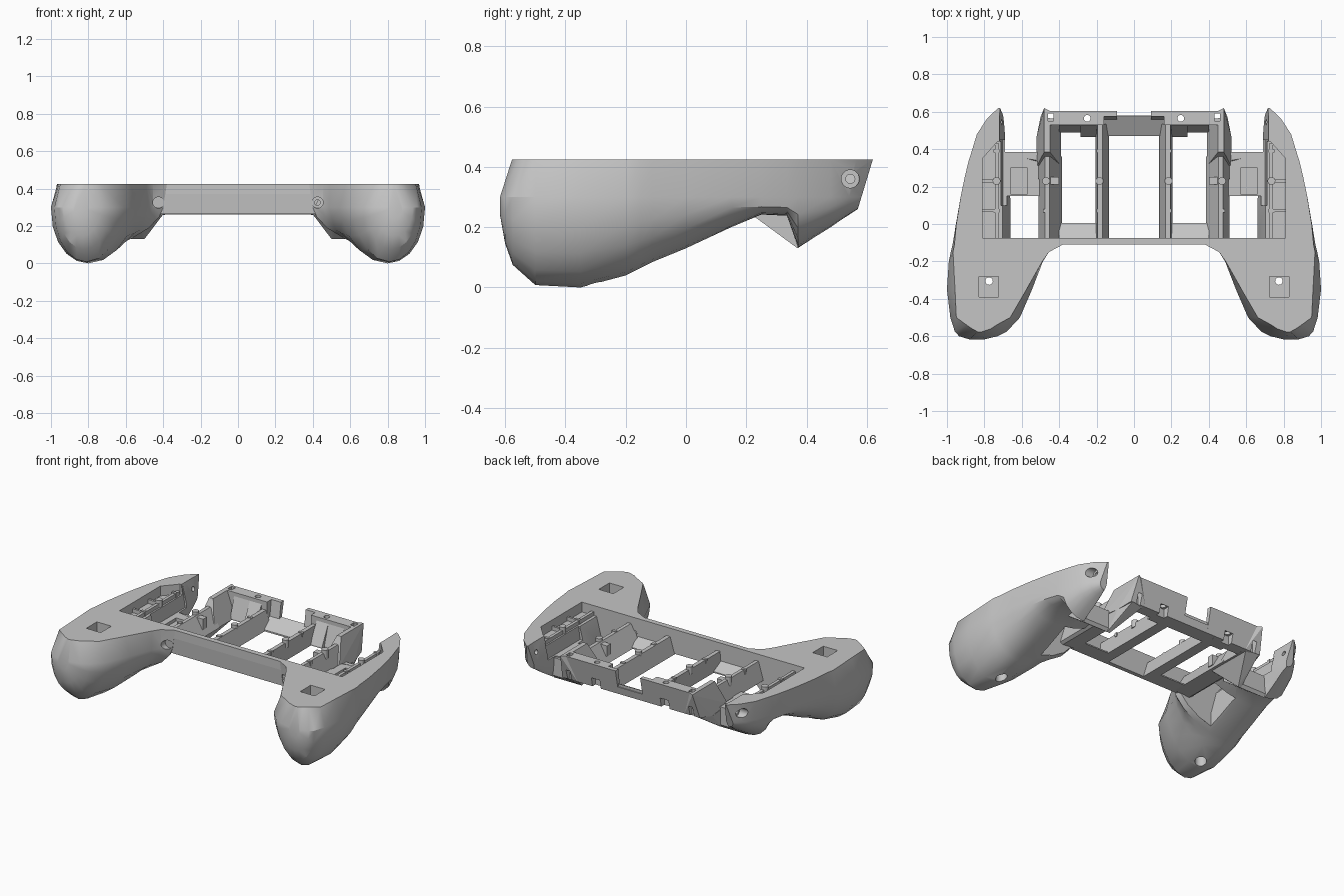
import bpy, bmesh, math
from mathutils import Matrix, Vector

if "Cube" in bpy.data.objects:
    bpy.data.objects.remove(bpy.data.objects["Cube"])

TOP = 0.425
grey = bpy.data.materials.new("shell_grey")
grey.diffuse_color = (0.56, 0.56, 0.56, 1)
grey.use_nodes = True
grey.node_tree.nodes["Principled BSDF"].inputs["Base Color"].default_value = grey.diffuse_color


def add(name, bm):
    bmesh.ops.recalc_face_normals(bm, faces=bm.faces)
    me = bpy.data.meshes.new(name)
    bm.to_mesh(me)
    bm.free()
    ob = bpy.data.objects.new(name, me)
    me.materials.append(grey)
    bpy.context.collection.objects.link(ob)
    return ob


def hull(name, pts):
    bm = bmesh.new()
    for p in pts:
        bm.verts.new(p)
    r = bmesh.ops.convex_hull(bm, input=bm.verts[:])
    loose = {g for g in r["geom_interior"] + r["geom_unused"] if isinstance(g, bmesh.types.BMVert)}
    bmesh.ops.delete(bm, geom=list(loose), context='VERTS')
    bmesh.ops.dissolve_limit(bm, angle_limit=0.01, verts=bm.verts[:], edges=bm.edges[:])
    return add(name, bm)


def box(name, x0, x1, y0, y1, z0, z1):
    return hull(name, [(x, y, z) for x in (x0, x1) for y in (y0, y1) for z in (z0, z1)])


def prism_x(name, x0, x1, yz):
    return hull(name, [(x, y, z) for x in (x0, x1) for y, z in yz])


def prism_y(name, y0, y1, xz):
    return hull(name, [(x, y, z) for y in (y0, y1) for x, z in xz])


def prism_z(name, z0, z1, xy):
    return hull(name, [(x, y, z) for z in (z0, z1) for x, y in xy])


def rod(name, a, b, r, n=20):
    a, b = Vector(a), Vector(b)
    bm = bmesh.new()
    m = Matrix.Translation((a + b) / 2) @ (b - a).to_track_quat('Z', 'Y').to_matrix().to_4x4()
    bmesh.ops.create_cone(bm, cap_ends=True, segments=n, radius1=r, radius2=r,
                          depth=(b - a).length, matrix=m)
    return add(name, bm)


def finish(ob, cuts=(), mirror=True, smooth=False):
    for c in cuts:
        m = ob.modifiers.new("cut", 'BOOLEAN')
        m.operation, m.solver, m.object = 'DIFFERENCE', 'EXACT', c
    if mirror:
        ob.modifiers.new("mirror", 'MIRROR').use_mirror_merge = False
    bpy.context.view_layer.update()
    dg = bpy.context.evaluated_depsgraph_get()
    ob.data = bpy.data.meshes.new_from_object(ob.evaluated_get(dg))
    ob.modifiers.clear()
    if smooth:
        bpy.ops.object.select_all(action='DESELECT')
        ob.select_set(True)
        bpy.context.view_layer.objects.active = ob
        bpy.ops.object.shade_smooth_by_angle(angle=math.radians(30))


# Grip and wing sections: y, top y, inner x, outer x, top inner x, top outer x, lowest x, lowest z
sections = [
    (-.617, -.577, .80, .88, .815, .835, .84, .24),
    (-.60, -.56, .73, .935, .765, .865, .83, .145),
    (-.575, -.54, .68, .958, .735, .895, .82, .075),
    (-.50, -.50, .61, .982, .662, .95, .81, .008),
    (-.35, -.35, .545, 1.0, .575, .957, .80, .0),
    (-.20, -.20, .487, .99, .49, .965, .80, .04),
    (-.15, -.15, .455, .98, .455, .968, .80, .065),
    (-.11, -.11, .40, .97, .38, .96, .80, .085),
    (.0, .0, .43, .952, .43, .95, .79, .13),
    (.15, .15, .46, .926, .46, .926, .78, .20),
    (.25, .25, .47, .905, .47, .905, .77, .242),
    (.335, .335, .48, .882, .48, .885, .75, .238),
    (.372, .372, .688, .868, .72, .873, .705, .133),
    (.48, .48, .69, .828, .72, .84, .705, .20),
    (.53, .565, .695, .79, .72, .785, .705, .235),
    (.57, .62, .70, .748, .716, .726, .71, .26)]
bm = bmesh.new()
rings = []
for y, yt, xi, xo, ti, to, xb, zb in sections:
    zw = .30
    fullness = .5 if .2 < y < .36 else .9
    pts = [(ti, yt, TOP)]
    for k in range(11):
        a = math.pi * k / 10
        c, s = math.cos(a), max(math.sin(a), 0)
        x = xb - c * (xb - xi) if c > 0 else xb - c * (xo - xb)
        z = zw - (zw - zb) * s ** (1.25 if c > 0 else fullness)
        slant = (yt - y) * (z - zb) / (TOP - zb) if y > .5 else 0
        pts.append((x, y + slant, z))
    pts.append((to, yt, TOP))
    rings.append([bm.verts.new(p) for p in pts])
for a, b in zip(rings, rings[1:]):
    for i in range(len(a)):
        j = (i + 1) % len(a)
        bm.faces.new((a[i], a[j], b[j], b[i]))
bm.faces.new(rings[0])
bm.faces.new(rings[-1])
grip = add("grip_shell", bm)

# Cutters
ledge = prism_z("ledge_cutter", .36, .6, [(.37, -.075), (.81, -.075), (.81, .35), (.73, .44), (.37, .44)])
well = box("well_cutter", .37, .66, -.075, .15, -.1, .6)
slope = prism_y("slope_cutter", -.075, .15, [(.5, .6), (.5, .2), (.66, .2), (.72, TOP), (.72, .6)])
tray = prism_y("tray_cutter", .10, .45, [(.37, .275), (.37, .6), (.70, .275), (.72, TOP), (.72, .6)])
recess = box("recess_cutter", .57, .66, .16, .30, .255, .6)
pocket = box("pocket_cutter", .725, .83, -.39, -.28, .32, .6)
screw = rod("screw_cutter", (.775, -.305, -.2), (.775, -.305, .6), .02)
bore = rod("bore_cutter", (.775, -.305, -.2), (.775, -.305, .13), .035)
fbore = rod("front_bore_cutter", (.425, -.4, .325), (.425, -.1, .325), .03)
fhole = rod("front_hole_cutter", (.425, -.4, .325), (.425, -.06, .325), .015)
sbore = rod("side_bore_cutter", (.75, .545, .36), (1.1, .545, .36), .03)
shole = rod("side_hole_cutter", (.6, .545, .36), (1.1, .545, .36), .015)
bhole = rod("rear_hole_cutter", (.25, .565, .1), (.25, .565, .6), .018)
bpocket = box("rear_pocket_cutter", .22, .28, .54, .70, .1, .32)
bslot = box("rear_slot_cutter", .43, .46, .55, .59, .1, .6)
cutters = [ledge, well, slope, tray, recess, pocket, screw, bore, fbore, fhole,
           sbore, shole, bhole, bpocket, bslot]

finish(grip, [ledge, well, slope, tray, recess, pocket, screw, bore, fbore, fhole, sbore, shole],
       smooth=True)

# Wedge pod under the trigger opening
pod = prism_x("trigger_pod", .51, .70, [(.22, .24), (.22, .268), (.385, .268), (.385, .15), (.37, .13)])
finish(pod, [recess])

# Cheeks joining the centre frame to the pods
finish(prism_y("frame_cheek", -.08, .36, [(.452, .38), (.475, .38), (.385, .262), (.51, .262), (.49, .25)]))
finish(hull("pod_side", [(.40, .24, .262), (.51, .24, .242), (.52, .37, .13), (.50, .37, .13),
                         (.40, .56, .262), (.49, .57, .26), (.52, .3, .255), (.52, .47, .24)]))
rear = hull("rear_cheek", [(.45, .385, TOP), (.48, .385, TOP), (.45, .605, TOP), (.48, .62, TOP),
                           (.39, .31, .262), (.39, .57, .26), (.50, .57, .26), (.52, .31, .262),
                           (.52, .47, .24)])
finish(rear, [bslot])

# Front and rear bars of the frame
front = prism_x("front_bar", -.47, .47, [(-.11, TOP), (-.11, .37), (-.102, .265), (-.075, .265), (-.075, TOP)])
finish(front, [fbore, fhole], mirror=False)
finish(prism_x("rear_bar", .16, .46, [(.53, .26), (.57, .26), (.605, TOP), (.53, TOP)]),
       [bhole, bpocket, bslot])
finish(prism_x("rear_bar_thin", .09, .16, [(.55, .26), (.57, .26), (.605, TOP), (.575, TOP)]))
prism_x("rear_notch", -.09, .09, [(.55, .26), (.57, .26), (.58, .31), (.56, .31)])

# Long rails and sloped floor strips
finish(prism_y("rail", -.08, .535, [(.168, .37), (.195, .37), (.135, .262), (.205, .262)]))
finish(prism_x("front_floor", .20, .40, [(-.08, .262), (.005, .262), (.005, .27), (-.08, .31)]))
finish(prism_x("rear_floor", .20, .285, [(.465, .262), (.54, .262), (.54, .40), (.53, .40), (.465, .27)]))
finish(prism_x("rear_floor_corner", .285, .40, [(.49, .262), (.54, .262), (.54, .40), (.53, .40), (.49, .27)]))
prism_x("centre_floor", -.16, .16, [(.47, .262), (.57, .262), (.575, .33), (.47, .272)])

# Ledge rail, locating pins and cross ribs
finish(box("ledge_rail", .722, .742, -.075, .43, .34, .385))
for x, zr in ((.185, .375), (.47, .385), (.735, .39)):
    finish(rod("locating_pin", (x, .23, .34), (x, .23, zr + .015), .021, 16))
    for y in (.07, .39):
        finish(box("rail_tick", x - .016, x + .016, y - .009, y + .009, .35, zr))
finish(box("cable_clip", .40, .45, .21, .25, .30, .37))
for y in (.07, .23):
    finish(box("ledge_rib", .742, .812, y - .007, y + .007, .35, .385))

for c in cutters:
    bpy.data.objects.remove(c, do_unlink=True)
